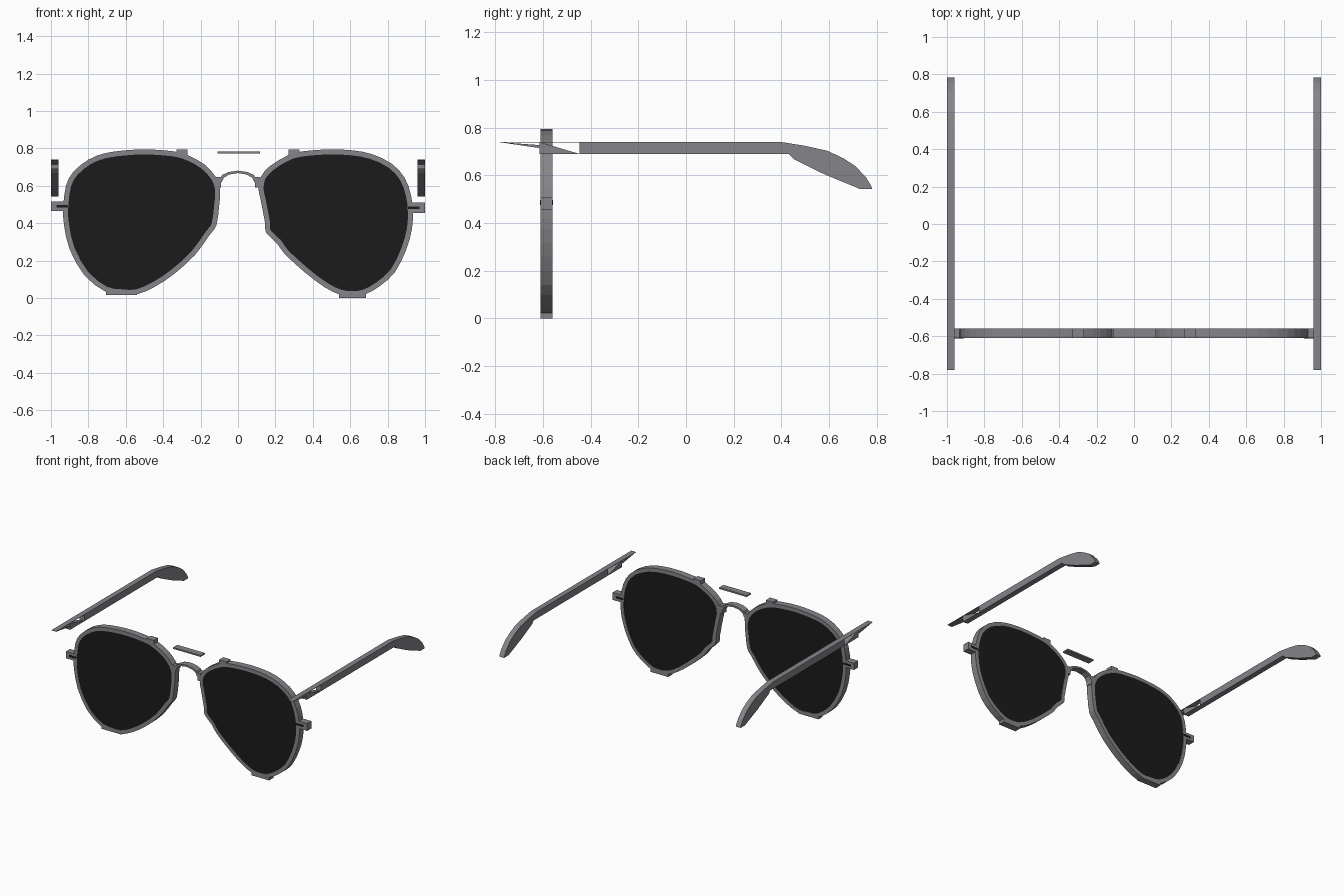
import bpy
import bmesh
from mathutils import Vector

cube = bpy.data.objects.get("Cube")
if cube:
    bpy.data.objects.remove(cube, do_unlink=True)

FRONT, BACK = -0.61, -0.56
RIM_WIDTH = 0.027


def material(name, colour):
    mat = bpy.data.materials.new(name)
    mat.use_nodes = True
    mat.diffuse_color = (*colour, 1)
    mat.node_tree.nodes["Principled BSDF"].inputs["Base Color"].default_value = (*colour, 1)
    return mat


grey = material("grey metal", (0.235, 0.235, 0.255))
dark = material("dark glass", (0.011, 0.011, 0.011))


def finish(name, bm, mat):
    bmesh.ops.recalc_face_normals(bm, faces=bm.faces[:])
    mesh = bpy.data.meshes.new(name)
    bm.to_mesh(mesh)
    bm.free()
    mesh.materials.append(mat)
    obj = bpy.data.objects.new(name, mesh)
    bpy.context.collection.objects.link(obj)


def thicken(bm, vector):
    """Extrude all flat faces along a vector, keeping the starting side."""
    result = bmesh.ops.extrude_face_region(bm, geom=bm.faces[:], use_keep_orig=True)
    moved = [g for g in result["geom"] if isinstance(g, bmesh.types.BMVert)]
    bmesh.ops.translate(bm, verts=moved, vec=vector)


def plate(name, points, mat, front=FRONT, back=BACK):
    """Front-facing (x, z) outline given a depth along y."""
    bm = bmesh.new()
    bm.faces.new([bm.verts.new((x, front, z)) for x, z in points])
    thicken(bm, (0, back - front, 0))
    finish(name, bm, mat)


def block(name, x0, x1, z0, z1, mat=grey, front=FRONT, back=BACK):
    plate(name, [(x0, z0), (x1, z0), (x1, z1), (x0, z1)], mat, front, back)


def smooth_loop(points):
    """Add one Catmull-Rom midpoint between neighbouring points."""
    pts = [Vector(p) / 100 for p in points]
    out = []
    for i, p in enumerate(pts):
        before, after, last = pts[i - 1], pts[(i + 1) % len(pts)], pts[(i + 2) % len(pts)]
        out += [p, (9 * (p + after) - before - last) / 16]
    return out


def inward(loop, distance):
    """Offset a closed outline towards its inside."""
    area = sum(loop[i - 1].cross(p) for i, p in enumerate(loop))
    turn = 1 if area > 0 else -1
    out = []
    for i, p in enumerate(loop):
        along = (loop[(i + 1) % len(loop)] - loop[i - 1]).normalized()
        out.append(p + Vector((-along.y, along.x)) * distance * turn)
    return out


def rim_and_lens(side, points):
    outer = smooth_loop(points)
    inner = inward(outer, RIM_WIDTH)
    bm = bmesh.new()
    rings = [[bm.verts.new((x, FRONT, z)) for x, z in loop] for loop in (outer, inner)]
    a, b = rings
    for i in range(len(a)):
        bm.faces.new((a[i - 1], a[i], b[i], b[i - 1]))
    thicken(bm, (0, BACK - FRONT, 0))
    finish(side + "_rim", bm, grey)
    plate(side + "_lens", inner, dark, FRONT + 0.003, BACK - 0.003)


# Lens rims, outlines in hundredths (x, z)
rim_and_lens("right", [
    (-60, 79), (-50, 79.5), (-40, 79), (-32, 78), (-26, 76), (-18, 71.5), (-12, 65),
    (-9.5, 58), (-10, 50), (-11.5, 39), (-15, 34), (-23, 23), (-34, 13), (-44.5, 6),
    (-54, 2), (-62, 2), (-71, 3.5), (-82, 12), (-90, 26), (-93, 39), (-93.5, 48),
    (-92, 60), (-88, 67.5), (-80, 74), (-71, 77.5)])
rim_and_lens("left", [
    (61, 79), (50, 79.5), (40, 79), (32, 78), (26, 76), (17, 70.5), (12, 64.5),
    (11, 58), (12, 53), (14.5, 40), (15, 35), (21, 29), (25, 23.5), (36, 13.5),
    (46, 6), (54, 2), (61, 1), (68, 2), (76, 6.5), (84, 14), (90, 26), (93, 37),
    (93.5, 46), (92.5, 55), (89, 64.5), (82, 72), (71.5, 77)])

# Small mounts on the rims and the loose brow bar
for side, s in (("right", -1), ("left", 1)):
    block(side + "_brow_mount", s * 0.27, s * 0.33, 0.757, 0.793)
    block(side + "_nose_mount", s * 0.092, s * 0.118, 0.59, 0.648)
block("right_bottom_tab", -0.705, -0.54, 0.016, 0.035)
block("left_bottom_tab", 0.54, 0.685, 0.0, 0.025)
block("brow_bar", -0.11, 0.117, 0.773, 0.784)

# Hinge lugs with a dark slot on front and back
for side, s, low, high in (("right", -1, 0.465, 0.515), ("left", 1, 0.455, 0.51)):
    block(side + "_hinge", s * 0.92, s * 1.0, low, high)
    middle = (low + high) / 2
    for label, y in (("front", FRONT), ("back", BACK)):
        block(f"{side}_hinge_slot_{label}", s * 0.91, s * 0.97, middle - 0.007,
              middle + 0.007, dark, y - 0.002, y + 0.002)

# Arched bridge
arch = [(-0.1, 0.63), (-0.085, 0.658), (-0.05, 0.674), (0, 0.681),
        (0.05, 0.674), (0.085, 0.658), (0.1, 0.63)]
plate("bridge", arch + [(x * 0.88, z - 0.013) for x, z in reversed(arch)], grey)


# Temple arms from side profiles (y, z)
def arm_part(name, s, profile):
    bm = bmesh.new()
    bm.faces.new([bm.verts.new((s * 0.96, y, z)) for y, z in profile])
    thicken(bm, (s * 0.04, 0, 0))
    finish(name, bm, grey)


for side, s in (("right", -1), ("left", 1)):
    arm_part(side + "_arm", s, [
        (-0.447, 0.69), (-0.447, 0.74), (0.4, 0.74), (0.5, 0.724), (0.594, 0.703),
        (0.66, 0.672), (0.71, 0.64), (0.757, 0.59), (0.775, 0.56), (0.782, 0.543),
        (0.73, 0.543), (0.58, 0.605), (0.452, 0.668), (0.43, 0.69)])
    arm_part(side + "_arm_top_strip", s, [
        (-0.78, 0.738), (-0.447, 0.738), (-0.447, 0.74), (-0.78, 0.74)])
    arm_part(side + "_arm_wedge", s, [(-0.615, 0.69), (-0.615, 0.74), (-0.447, 0.69)])
    arm_part(side + "_arm_spike", s, [(-0.78, 0.739), (-0.61, 0.727), (-0.61, 0.714)])
